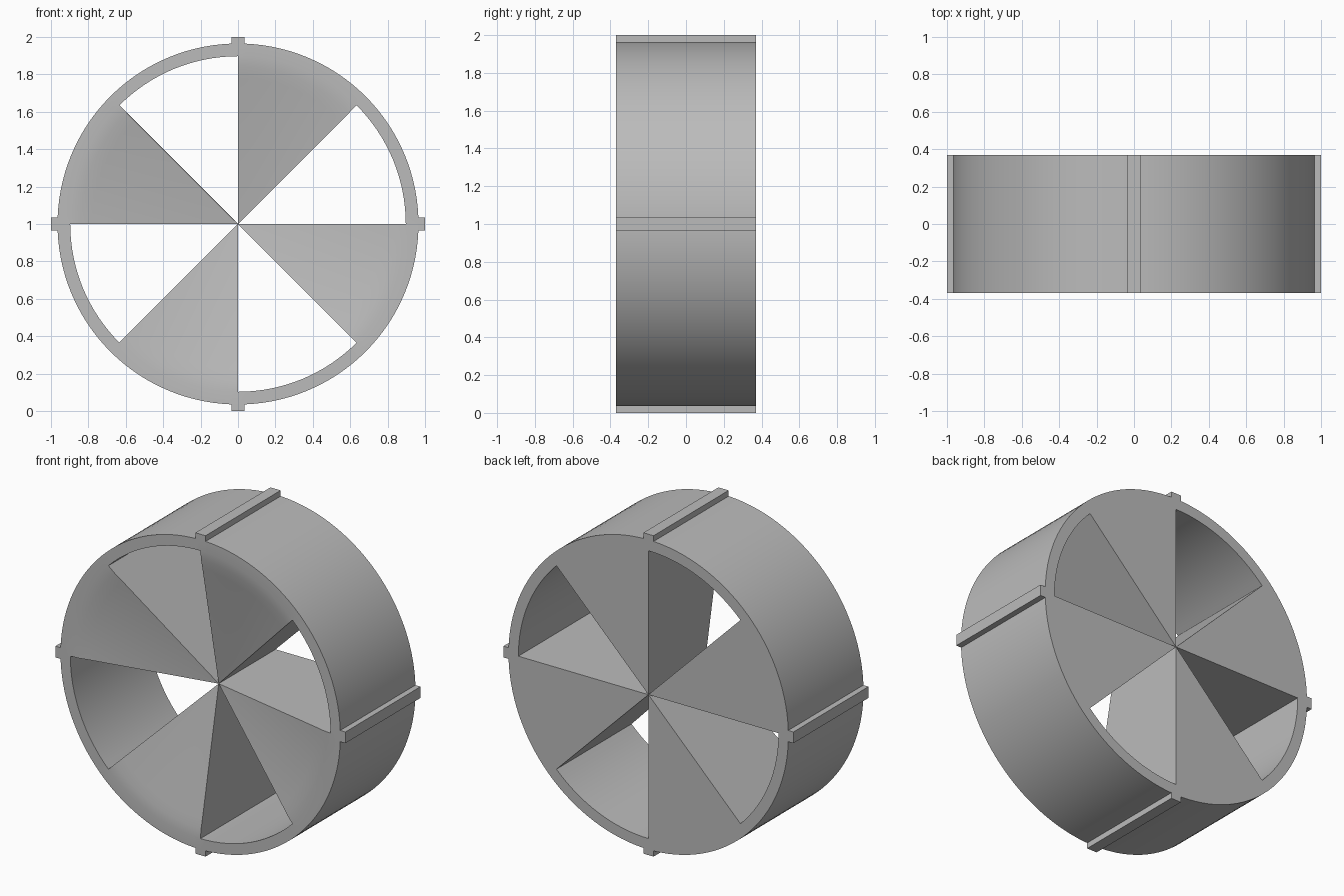
import bpy
import bmesh
import math

cube = bpy.data.objects.get("Cube")
if cube:
    bpy.data.objects.remove(cube, do_unlink=True)

STEPS = 128            # divisions around the drum
SECTOR = STEPS // 8    # divisions in each 45 degree sector
OUTER, INNER = 0.965, 0.897
HALF = 0.37            # half depth
LUG = 0.07             # lug width
# Dished front of each wedge: radius and depth behind the rim
DISH = [(INNER, 0), (0.84, 0.006), (0.78, 0.02), (0, 0.18)]

grey = bpy.data.materials.new("plain grey")
grey.use_nodes = True
colour = (0.5, 0.5, 0.5, 1)
grey.diffuse_color = colour
grey.node_tree.nodes["Principled BSDF"].inputs["Base Color"].default_value = colour


def finish(bm, name):
    bmesh.ops.recalc_face_normals(bm, faces=bm.faces)
    mesh = bpy.data.meshes.new(name)
    bm.to_mesh(mesh)
    bm.free()
    mesh.materials.append(grey)
    obj = bpy.data.objects.new(name, mesh)
    bpy.context.collection.objects.link(obj)
    return obj


# Drum with four solid wedges and four open sectors
bm = bmesh.new()
cache = {}


def vert(step, radius, y, wedge):
    # Each wedge keeps its own vertices on the axis
    key = (step % STEPS if radius else ("axis", wedge), radius, y)
    if key not in cache:
        a = math.tau * step / STEPS
        cache[key] = bm.verts.new((radius * math.cos(a), y, 1 + radius * math.sin(a)))
    return cache[key]


def strip(step, wedge, profile):
    # Sweep a profile of radius and y through one angular step
    for p, q in zip(profile, profile[1:]):
        corners = [vert(step, *p, wedge), vert(step, *q, wedge),
                   vert(step + 1, *q, wedge), vert(step + 1, *p, wedge)]
        bm.faces.new(list(dict.fromkeys(corners)))


front = [(r, -HALF + d) for r, d in DISH]
rim = [(INNER, HALF), (OUTER, HALF), (OUTER, -HALF), (INNER, -HALF)]
for i in range(STEPS):
    wedge = i // SECTOR
    strip(i, wedge, rim)
    if wedge % 2:
        strip(i, wedge, front)
        strip(i, wedge, [(0, HALF), (INNER, HALF)])
    else:
        strip(i, wedge, [(INNER, -HALF), (INNER, HALF)])

# Flat side walls of the wedges
for wedge in range(1, 8, 2):
    for step in (wedge * SECTOR, (wedge + 1) * SECTOR):
        outline = front + [(0, HALF), (INNER, HALF)]
        bm.faces.new([vert(step, r, y, wedge) for r, y in outline])

drum = finish(bm, "wedge_drum")
bpy.ops.object.select_all(action="DESELECT")
bpy.context.view_layer.objects.active = drum
drum.select_set(True)
bpy.ops.object.shade_smooth_by_angle(angle=math.radians(30))

# Four straight lugs along the outside of the drum
for k, name in enumerate(("left_lug", "top_lug", "right_lug", "bottom_lug")):
    bm = bmesh.new()
    bmesh.ops.create_cube(bm, size=1)
    base = OUTER - 0.005
    for v in bm.verts:
        radial = (base + 1) / 2 + v.co.x * (1 - base)
        across = v.co.z * LUG
        c, s = round(math.cos(k * math.pi / 2)), round(math.sin(k * math.pi / 2))
        v.co = (radial * c - across * s, v.co.y * 2 * HALF, 1 + radial * s + across * c)
    finish(bm, name)
